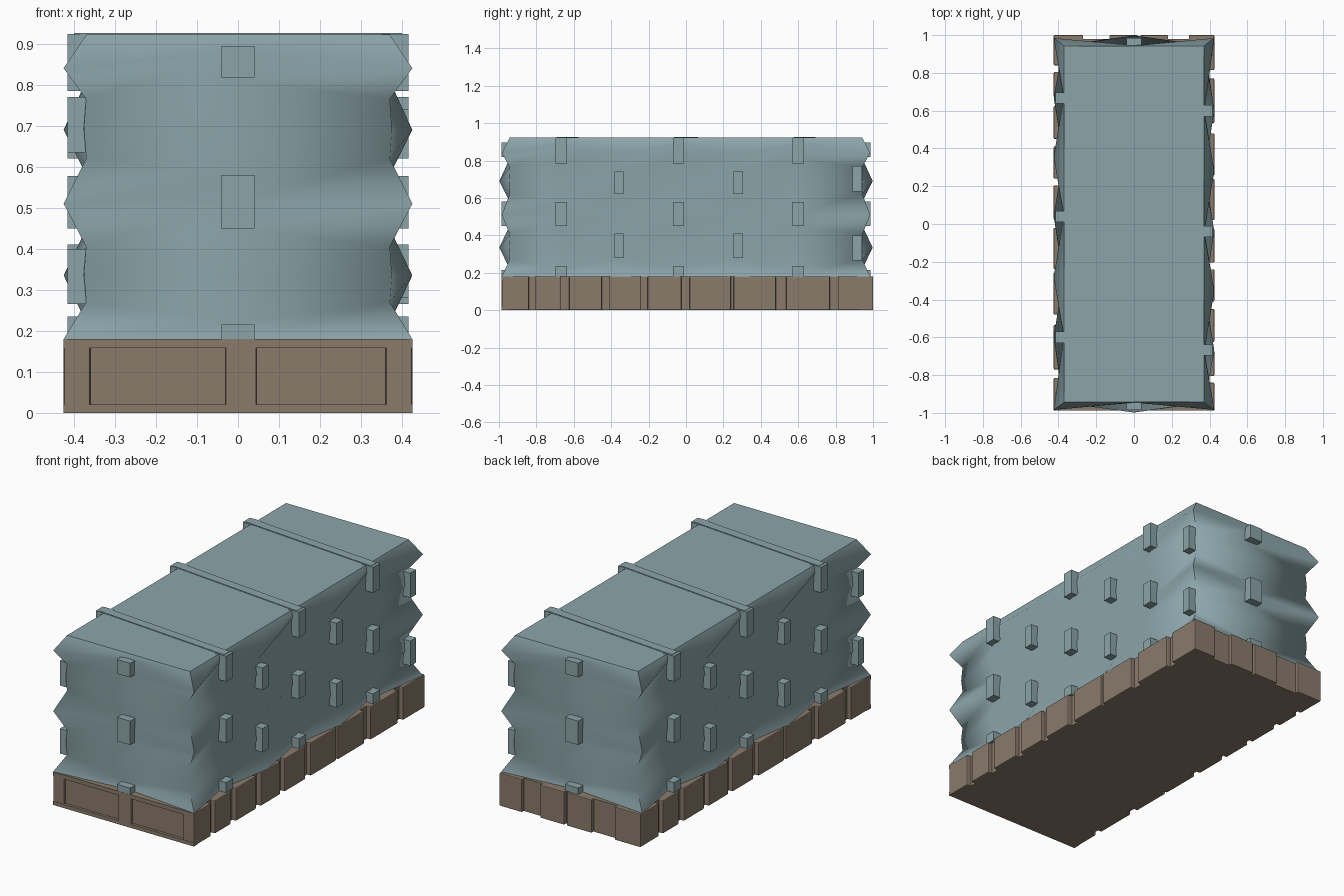
import bpy, math

if "Cube" in bpy.data.objects:
    bpy.data.objects.remove(bpy.data.objects["Cube"])


def material(name, rgb):
    m = bpy.data.materials.new(name)
    m.diffuse_color = (*rgb, 1)
    m.use_nodes = True
    m.node_tree.nodes["Principled BSDF"].inputs["Base Color"].default_value = m.diffuse_color
    return m


CLOTH = material("blue_grey_cloth", (0.262, 0.376, 0.402))
STONE = material("brown_stone", (0.255, 0.198, 0.148))


def mesh_object(name, verts, faces, mat):
    me = bpy.data.meshes.new(name)
    me.from_pydata(verts, [], faces)
    me.materials.append(mat)
    ob = bpy.data.objects.new(name, me)
    bpy.context.collection.objects.link(ob)
    return ob


def box(name, x0, x1, y0, y1, z0, z1, mat, bevel=0):
    x0, x1 = sorted((x0, x1))
    y0, y1 = sorted((y0, y1))
    v = [(x, y, z) for z in (z0, z1) for x, y in ((x0, y0), (x1, y0), (x1, y1), (x0, y1))]
    f = [(3, 2, 1, 0), (4, 5, 6, 7)] + [(i, (i + 1) % 4, (i + 1) % 4 + 4, i + 4) for i in range(4)]
    ob = mesh_object(name, v, f, mat)
    if bevel:
        b = ob.modifiers.new("bevel", 'BEVEL')
        b.width = bevel
        b.segments = 2
    return ob


# Sack wall: columns alternate between tied ("E") and bulging ("O") for each row
W, L, B = 0.37, 0.943, 0.055
LEVELS = {  # (height, outward bulge 0..1) from base to top
    "E": [(.18, 0), (.22, 0), (.335, 1), (.45, 0), (.515, .05), (.58, 0), (.69, 1), (.81, 0), (.885, .05), (.922, 0)],
    "O": [(.18, 1), (.27, 0), (.335, .1), (.405, 0), (.51, 1), (.62, 0), (.69, .1), (.765, 0), (.84, 1), (.922, 0)],
}
half = [(W, -L, 1, -.75, "O")]
half += [(W, y, 1, 0, t) for y, t in ((-.67, "E"), (-.355, "O"), (-.04, "E"), (.28, "O"), (.6, "E"))]
half += [(W, L, 1, .75, "O"), (0, L, 0, 1, "E")]
ring = half + [(-x, -y, -nx, -ny, t) for x, y, nx, ny, t in half]   # turned 180 degrees
n = len(ring)
verts = [(x + nx * B * LEVELS[t][k][1], y + ny * B * LEVELS[t][k][1], LEVELS[t][k][0])
         for k in range(10) for x, y, nx, ny, t in ring]
faces = [(k * n + i, k * n + (i + 1) % n, (k + 1) * n + (i + 1) % n, (k + 1) * n + i)
         for k in range(9) for i in range(n)]
wall = mesh_object("sack_wall", verts, faces, CLOTH)
bpy.context.view_layer.objects.active = wall
wall.select_set(True)
bpy.ops.object.shade_smooth_by_angle(angle=math.radians(78))

# Flat top
mesh_object("sack_top", verts[9 * n:], [tuple(range(n))], CLOTH)

# Ties where the sacks are pinched, on both long sides and both ends
EVEN = [(.18, .235), (.45, .578), (.785, .924)]
ODD = [(.28, .41), (.62, .74)]
for s in (1, -1):
    for ys, spans in (((-.667, -.04, .6), EVEN), ((-.358, .28), ODD), ((.915,), [(.265, .4), (.635, .77)])):
        for y in ys:
            w = .03 if spans is EVEN else .025
            for z0, z1 in spans:
                box("side_tie", s * .35, s * .416, s * (y - w), s * (y + w), z0, z1, CLOTH)
    for z0, z1 in ((.18, .215), (.45, .58), (.818, .895)):
        box("end_tie", -.04, .04, s * .92, s * .986, z0, z1, CLOTH)

# Thin slanted straps over the top, joining the upper ties
for yr, yl in ((-.667, -.6), (-.04, .04), (.6, .667)):
    v = [(x, y + d, z) for z in (.915, .926) for x, y, d in
         ((-.4, yl, -.025), (.4, yr, -.025), (.4, yr, .025), (-.4, yl, .025))]
    f = [(3, 2, 1, 0), (4, 5, 6, 7)] + [(i, (i + 1) % 4, (i + 1) % 4 + 4, i + 4) for i in range(4)]
    mesh_object("top_strap", v, f, CLOTH)

# Stone base core
box("base_core", -.4, .4, -.972, .98, 0, .179, STONE)

# Side blocks separated by narrow grooves
SPANS = [(-.985, -.84), (-.805, -.67), (-.625, -.45), (-.41, -.24), (-.205, -.025),
         (.02, .24), (.255, .48), (.535, .77), (.815, .985)]
for s in (1, -1):
    for a, b in SPANS:
        box("base_side_block", s * .36, s * .425, s * a, s * b, 0, .18, STONE, .005)

# Back blocks
for a, b in ((-.425, -.27), (-.13, .02), (.035, .18), (.29, .425)):
    box("base_back_block", a, b, .93, 1.0, 0, .18, STONE, .004)

# Front frame around two shallow panels
box("base_front_ledge", -.425, .425, -.987, -.95, .158, .18, STONE)
box("base_front_foot", -.425, .425, -.987, -.95, 0, .02, STONE)
box("base_front_post", -.03, .045, -.987, -.95, .0, .175, STONE, .004)
